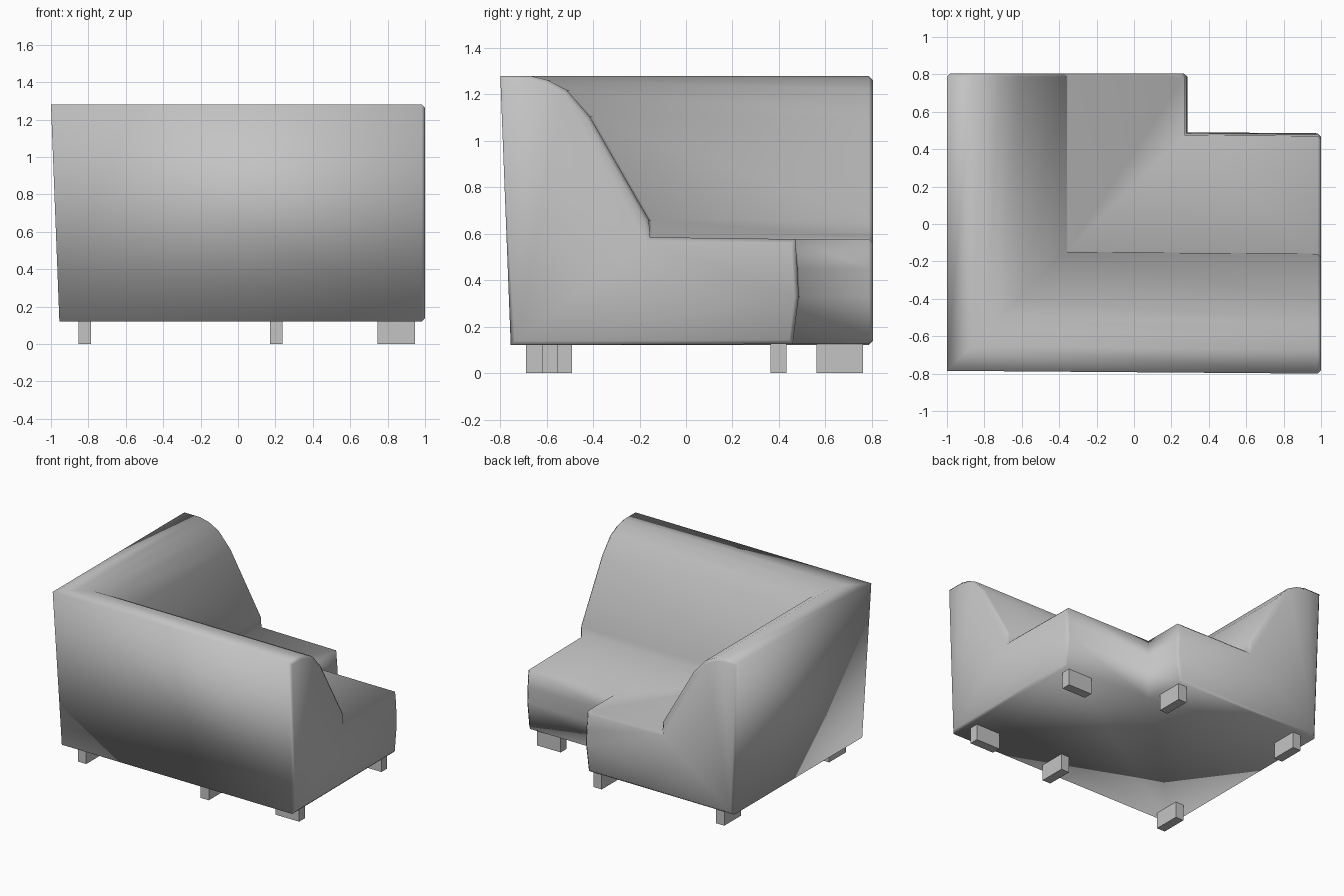
import bpy
import bmesh

cube = bpy.data.objects.get("Cube")
if cube:
    bpy.data.objects.remove(cube, do_unlink=True)

# One plain grey for the whole piece
grey = bpy.data.materials.new("warm_grey")
grey.use_nodes = True
colour = (0.55, 0.55, 0.55, 1)
grey.diffuse_color = colour
grey.node_tree.nodes["Principled BSDF"].inputs["Base Color"].default_value = colour


def finish(name, bm, smooth):
    bmesh.ops.recalc_face_normals(bm, faces=bm.faces)
    for face in bm.faces:
        face.smooth = smooth
    mesh = bpy.data.meshes.new(name)
    bm.to_mesh(mesh)
    bm.free()
    mesh.materials.append(grey)
    obj = bpy.data.objects.new(name, mesh)
    bpy.context.collection.objects.link(obj)
    return obj


# Sofa section: distance from the outer wall, height
profile = [
    (0.045, 0.12), (0.0, 1.28), (0.13, 1.28), (0.205, 1.262),
    (0.285, 1.22), (0.385, 1.105), (0.64, 0.66), (0.645, 0.585),
    (1.27, 0.577), (1.28, 0.45), (1.285, 0.33), (1.26, 0.125),
]


def arm_y(x, d):
    """Depth of the long arm, which runs very slightly askew."""
    return -0.785 - 0.0075 * (x + 1) + d


# Sweep the section round the mitred corner
bm = bmesh.new()
right_ring = [bm.verts.new((1.0, arm_y(1.0, d), z)) for d, z in profile]
corner_ring = [bm.verts.new((d - 1, arm_y(d - 1, d), z)) for d, z in profile]
back_ring = [bm.verts.new((d - 1, 0.805, z)) for d, z in profile]
for first, second in ((right_ring, corner_ring), (corner_ring, back_ring)):
    for i in range(len(profile)):
        j = (i + 1) % len(profile)
        bm.faces.new((first[i], first[j], second[j], second[i]))

# Close both ends and chamfer their rims
caps = [bm.faces.new(right_ring), bm.faces.new(back_ring)]
bmesh.ops.recalc_face_normals(bm, faces=bm.faces)
rims = [edge for cap in caps for edge in cap.edges]
bmesh.ops.bevel(bm, geom=rims, offset=0.018, offset_type='OFFSET',
                segments=1, profile=0.5, affect='EDGES')
finish("corner_sofa_body", bm, True)

# Block legs: name, centre, long direction
legs = [
    ("corner_leg", -0.82, -0.59, "y"),
    ("front_middle_leg", 0.205, -0.59, "y"),
    ("front_end_leg", 0.845, -0.585, "x"),
    ("inner_end_leg", 0.845, 0.398, "x"),
    ("back_inner_leg", 0.205, 0.662, "y"),
    ("back_outer_leg", -0.82, 0.662, "y"),
]
for name, x, y, along in legs:
    bm = bmesh.new()
    bmesh.ops.create_cube(bm, size=1)
    size = (0.2, 0.068, 0.13) if along == "x" else (0.068, 0.2, 0.13)
    bmesh.ops.scale(bm, vec=size, verts=bm.verts)
    bmesh.ops.translate(bm, vec=(x, y, 0.065), verts=bm.verts)
    finish(name, bm, False)
